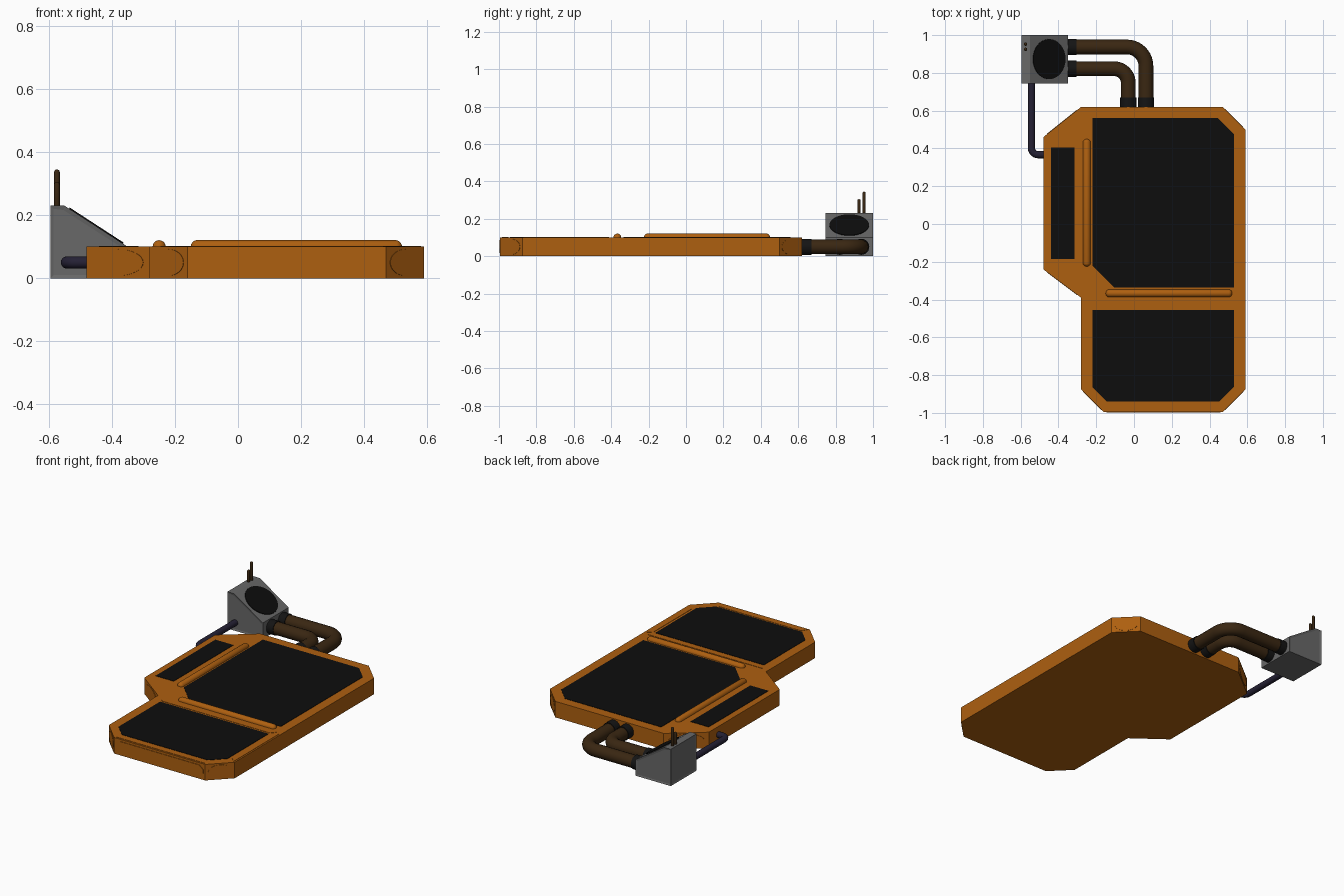
import bpy, bmesh
from math import sin, cos, pi
from mathutils import Vector as V

if "Cube" in bpy.data.objects:
    bpy.data.objects.remove(bpy.data.objects["Cube"])


def material(name, rgb):
    m = bpy.data.materials.new(name)
    m.use_nodes = True
    m.diffuse_color = (*rgb, 1)
    m.node_tree.nodes["Principled BSDF"].inputs["Base Color"].default_value = (*rgb, 1)
    return m


ORANGE = material("orange paint", (0.42, 0.115, 0.005))
BLACK = material("black panel", (0.004, 0.004, 0.004))
GREY = material("grey metal", (0.14, 0.14, 0.14))
BROWN = material("dark brown pipe", (0.042, 0.02, 0.006))
RUBBER = material("black collar", (0.007, 0.007, 0.007))
NAVY = material("navy cable", (0.018, 0.015, 0.035))


def finish(name, bm, mat, smooth=False):
    bmesh.ops.recalc_face_normals(bm, faces=bm.faces[:])
    mesh = bpy.data.meshes.new(name)
    bm.to_mesh(mesh)
    bm.free()
    mesh.materials.append(mat)
    ob = bpy.data.objects.new(name, mesh)
    bpy.context.collection.objects.link(ob)
    if smooth:
        bpy.ops.object.select_all(action="DESELECT")
        ob.select_set(True)
        bpy.context.view_layer.objects.active = ob
        bpy.ops.object.shade_smooth_by_angle(angle=0.7)
    return ob


def prism(name, pts, vec, mat, inset=None):
    """Extrude a flat polygon along vec; optionally recess the chosen faces."""
    bm = bmesh.new()
    face = bm.faces.new([bm.verts.new(p) for p in pts])
    new = bmesh.ops.extrude_face_region(bm, geom=[face], use_keep_orig=True)["geom"]
    bmesh.ops.translate(bm, vec=vec, verts=[g for g in new if isinstance(g, bmesh.types.BMVert)])
    bmesh.ops.recalc_face_normals(bm, faces=bm.faces[:])
    if inset:
        bmesh.ops.inset_individual(bm, faces=[f for f in bm.faces if inset(f.normal)],
                                   thickness=0.014, depth=-0.003)
    return finish(name, bm, mat)


def flat(name, pts, z, height, mat):
    return prism(name, [(x, y, z) for x, y in pts], (0, 0, height), mat)


def disc(name, centre, normal, u, ru, rv, mat, thick=0.003):
    n, u = V(normal).normalized(), V(u).normalized()
    w, steps = n.cross(u), 32
    pts = [V(centre) + u * ru * cos(2 * pi * i / steps) + w * rv * sin(2 * pi * i / steps)
           for i in range(steps)]
    return prism(name, pts, n * thick, mat)


def rod(name, a, b, r, mat, round_ends=False):
    a, b = V(a), V(b)
    bm = bmesh.new()
    length = (b - a).length
    if round_ends:
        bmesh.ops.create_uvsphere(bm, u_segments=20, v_segments=9, radius=r)
        for v in bm.verts:
            v.co.z += length - r if v.co.z > 0 else r
    else:
        bmesh.ops.create_cone(bm, cap_ends=True, segments=24, radius1=r, radius2=r, depth=length)
        bmesh.ops.translate(bm, vec=(0, 0, length / 2), verts=bm.verts[:])
    bmesh.ops.rotate(bm, matrix=V((0, 0, 1)).rotation_difference(b - a).to_matrix(), verts=bm.verts[:])
    bmesh.ops.translate(bm, vec=a, verts=bm.verts[:])
    return finish(name, bm, mat, True)


def elbow_pipe(name, a, corner, b, bend, r, mat):
    """Sweep a round tube from a to b with a rounded corner."""
    a, c, b = V(a), V(corner), V(b)
    da, db = (a - c).normalized() * bend, (b - c).normalized() * bend
    path = [a] + [c + da * (1 - sin(t)) + db * (1 - cos(t))
                  for t in (pi / 2 * i / 10 for i in range(11))] + [b]
    curve = bpy.data.curves.new(name, "CURVE")
    curve.dimensions = "3D"
    curve.bevel_depth, curve.bevel_resolution, curve.use_fill_caps = r, 5, True
    line = curve.splines.new("POLY")
    line.points.add(len(path) - 1)
    for p, co in zip(line.points, path):
        p.co = (*co, 1)
    temp = bpy.data.objects.new(name + " path", curve)
    bm = bmesh.new()
    bpy.context.collection.objects.link(temp)
    mesh = bpy.data.meshes.new_from_object(temp.evaluated_get(bpy.context.evaluated_depsgraph_get()))
    bm.from_mesh(mesh)
    bpy.data.objects.remove(temp)
    return finish(name, bm, mat, True)


# Main slab with clipped corners and a side bay
TOP = 0.10
outline = [(-0.28, 0.62), (0.47, 0.62), (0.59, 0.5), (0.59, -0.875), (0.47, -0.995), (-0.16, -0.995),
           (-0.28, -0.875), (-0.28, -0.39), (-0.48, -0.24), (-0.48, 0.46)]
flat("base_slab", outline, 0, TOP, ORANGE)

# Oval trims on every diagonal corner
for i, (p, q) in enumerate(zip(outline, outline[1:] + outline[:1])):
    p, q = V((*p, 0)), V((*q, 0))
    d = q - p
    if abs(d.x) > 0.01 and abs(d.y) > 0.01:
        mid = (p + q) / 2 + V((0, 0, TOP / 2))
        disc(f"corner_trim_{i}", mid, (-d.y, d.x, 0), d, d.length * 0.4, 0.042, ORANGE, 0.002)

# Clipped front plate
prism("front_trim", [(x, -0.995, z) for x, z in
      [(-0.145, 0.04), (-0.12, 0.018), (0.43, 0.018), (0.457, 0.04),
       (0.457, 0.065), (0.43, 0.087), (-0.12, 0.087), (-0.145, 0.065)]], (0, -0.003, 0), ORANGE)

# Black deck panels
flat("main_panel", [(-0.22, 0.56), (0.445, 0.56), (0.53, 0.475), (0.53, -0.335), (-0.105, -0.335),
                    (-0.22, -0.22)], TOP, 0.002, BLACK)
flat("front_panel", [(-0.22, -0.455), (0.53, -0.455), (0.53, -0.86), (0.45, -0.94), (-0.145, -0.94),
                     (-0.22, -0.865)], TOP, 0.002, BLACK)
flat("side_panel", [(-0.44, -0.185), (-0.315, -0.185), (-0.315, 0.405), (-0.44, 0.405)], TOP, 0.002, BLACK)

# Thin rim trims around the front panel
flat("cross_trim", [(-0.245, -0.412), (0.555, -0.412), (0.53, -0.442), (-0.215, -0.442)], TOP, 0.002, ORANGE)
flat("nose_trim", [(-0.13, -0.95), (0.44, -0.95), (0.46, -0.985), (-0.15, -0.985)], TOP, 0.002, ORANGE)
flat("flank_trim", [(0.545, -0.46), (0.58, -0.425), (0.58, -0.87), (0.545, -0.84)], TOP, 0.002, ORANGE)

# Rounded deck rails
rod("side_rail", (-0.25, -0.225, TOP), (-0.25, 0.45, TOP), 0.021, ORANGE, True)
rod("cross_rail", (-0.15, -0.367, TOP), (0.52, -0.367, TOP), 0.021, ORANGE, True)

# Wedge-shaped vent box with recessed sides
profile = [(-0.595, 0), (-0.35, 0), (-0.35, 0.10), (-0.55, 0.23), (-0.595, 0.23)]
prism("vent_box", [(x, 0.745, z) for x, z in profile], (0, 0.255, 0), GREY,
      lambda n: abs(n.y) > 0.9 or n.x < -0.9)
disc("vent_grille", (-0.45, 0.873, 0.165), (0.13, 0, 0.2), (0, 1, 0), 0.106, 0.102, BLACK, 0.004)

# Antennas on the box
rod("tall_antenna", (-0.574, 0.952, 0.22), (-0.574, 0.952, 0.345), 0.009, BROWN, True)
rod("short_antenna", (-0.574, 0.925, 0.22), (-0.574, 0.925, 0.305), 0.009, BROWN, True)

# Twin elbow pipes with collars at both ends
for label, x, y, bend in [("outer", 0.063, 0.937, 0.10), ("inner", -0.03, 0.822, 0.075)]:
    elbow_pipe(label + "_pipe", (-0.355, y, 0.05), (x, y, 0.05), (x, 0.615, 0.05), bend, 0.039, BROWN)
    rod(label + "_box_collar", (-0.352, y, 0.05), (-0.305, y, 0.05), 0.043, RUBBER)
    rod(label + "_slab_collar", (x, 0.618, 0.05), (x, 0.67, 0.05), 0.043, RUBBER)

# Side cable
elbow_pipe("side_cable", (-0.543, 0.75, 0.05), (-0.543, 0.367, 0.05), (-0.475, 0.367, 0.05), 0.035, 0.019, NAVY)
